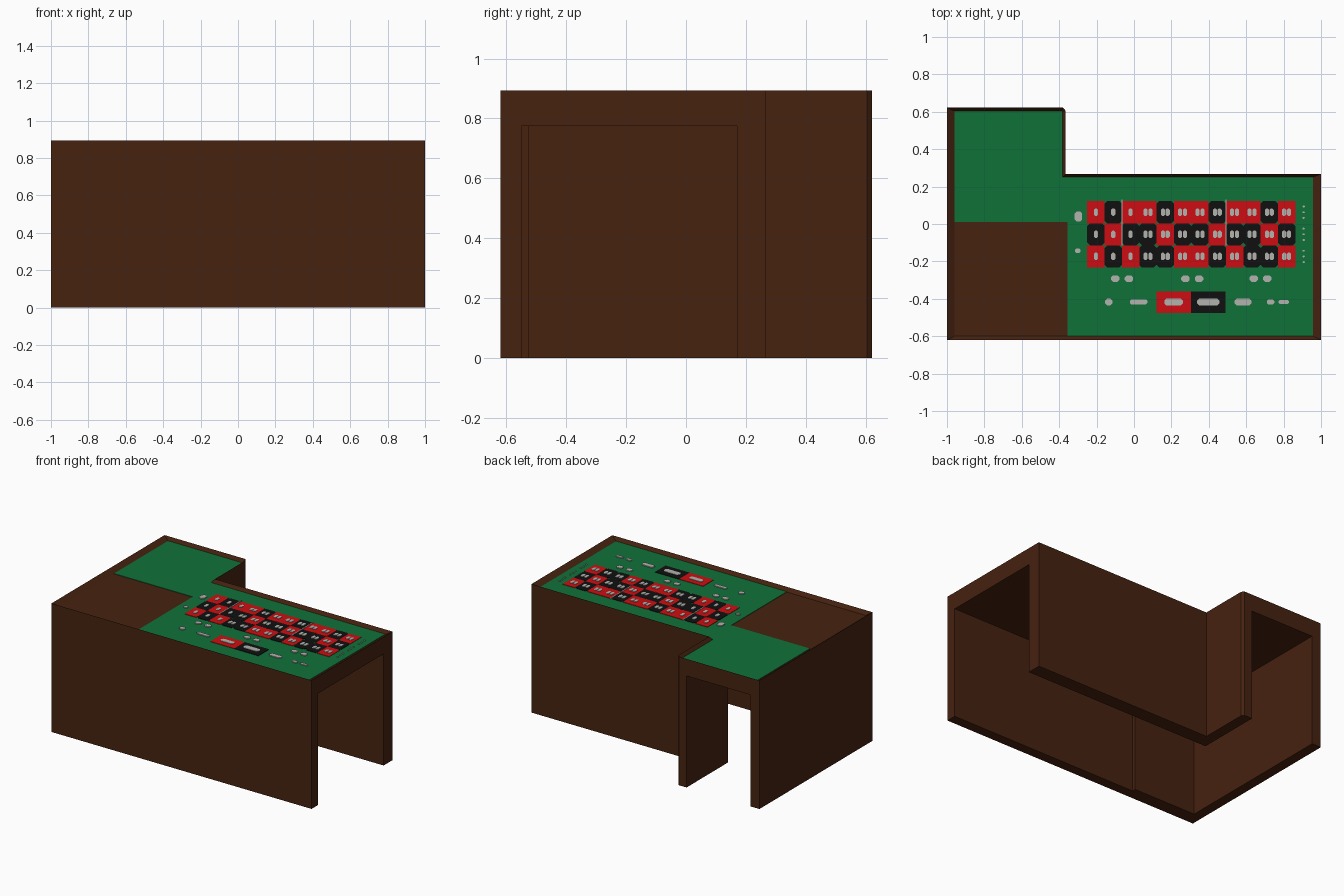
import bpy
import bmesh

old = bpy.data.objects.get("Cube")
if old:
    bpy.data.objects.remove(old, do_unlink=True)


def material(name, r, g, b):
    m = bpy.data.materials.new(name)
    m.use_nodes = True
    m.diffuse_color = (r, g, b, 1)
    node = next(n for n in m.node_tree.nodes if n.type == 'BSDF_PRINCIPLED')
    node.inputs["Base Color"].default_value = (r, g, b, 1)
    node.inputs["Roughness"].default_value = 0.8
    return m


WOOD = material("dark_wood", 0.063, 0.016, 0.005)
FELT = material("green_felt", 0.005, 0.165, 0.04)
RED = material("red", 0.62, 0.004, 0.006)
BLACK = material("black", 0.005, 0.005, 0.005)
CHALK = material("pale_grey", 0.45, 0.45, 0.43)


def finish(name, bm, mat):
    bmesh.ops.recalc_face_normals(bm, faces=bm.faces)
    mesh = bpy.data.meshes.new(name)
    bm.to_mesh(mesh)
    bm.free()
    mesh.materials.append(mat)
    ob = bpy.data.objects.new(name, mesh)
    bpy.context.collection.objects.link(ob)
    return ob


def prism(bm, outline, z0, z1):
    """Extrude a flat outline from z0 to z1."""
    low = [bm.verts.new((x, y, z0)) for x, y in outline]
    high = [bm.verts.new((x, y, z1)) for x, y in outline]
    bm.faces.new(low)
    bm.faces.new(high)
    for i in range(len(low)):
        j = (i + 1) % len(low)
        bm.faces.new((low[i], low[j], high[j], high[i]))


def rect(x0, x1, y0, y1):
    return [(x0, y0), (x1, y0), (x1, y1), (x0, y1)]


def cut_rect(x0, x1, y0, y1, c):
    """Rectangle with clipped corners."""
    return [(x0 + c, y0), (x1 - c, y0), (x1, y0 + c), (x1, y1 - c),
            (x1 - c, y1), (x0 + c, y1), (x0, y1 - c), (x0, y0 + c)]


def plates(name, outlines, z0, z1, mat):
    bm = bmesh.new()
    for o in outlines:
        prism(bm, o, z0, z1)
    return finish(name, bm, mat)


TOP, PAN = 0.893, 0.868

# L-shaped body with a sunken top inside a sloping rim
outer = [(-1, -0.62), (1, -0.62), (1, 0.268), (-0.365, 0.268),
         (-0.365, 0.605), (-0.38, 0.622), (-1, 0.622)]
inner = [(-0.96, -0.6), (0.957, -0.6), (0.957, 0.25), (-0.383, 0.25),
         (-0.383, 0.595), (-0.388, 0.604), (-0.96, 0.604)]
bm = bmesh.new()
rings = [[bm.verts.new((x, y, z)) for x, y in pts]
         for pts, z in ((outer, 0), (outer, TOP), (inner, PAN))]
for a, b in zip(rings, rings[1:]):
    for i in range(len(a)):
        j = (i + 1) % len(a)
        bm.faces.new((a[i], a[j], b[j], b[i]))
bm.faces.new(rings[0])
bm.faces.new(rings[2])
body = finish("table_body", bm, WOOD)

# Hollow undersides, open at the long end and at the back of the wing
hollows = {"main_hollow": rect(-0.45, 1.2, -0.55, 0.17),
           "wing_hollow": rect(-0.93, -0.44, -0.525, 0.9)}
for name, outline in hollows.items():
    cutter = plates(name, [outline], -0.2, 0.775, WOOD)
    cutter.hide_render = True
    mod = body.modifiers.new(name, 'BOOLEAN')
    mod.operation = 'DIFFERENCE'
    mod.solver = 'EXACT'
    mod.object = cutter
    bpy.context.view_layer.objects.active = body
    bpy.ops.object.modifier_apply(modifier=name)
    bpy.data.objects.remove(cutter, do_unlink=True)

# Felt covering the wing and the long part
plates("felt", [[(-0.96, 0.01), (-0.355, 0.01), (-0.355, -0.6), (0.957, -0.6),
                 (0.957, 0.25), (-0.383, 0.25), (-0.383, 0.604), (-0.96, 0.604)]],
       PAN - 0.002, PAN + 0.003, FELT)

# Betting grid: three rows of red and black cells, top row first
rows = ["RBRRBRRBRRBR", "BRBBRBBRBBRB", "RBRBBRRBRBBR"]
X0, PITCH, Y0, ROW = -0.25, 0.0927, 0.122, 0.118
red_cells, black_cells, marks = [], [], []
for r, row in enumerate(rows):
    y1 = Y0 - r * ROW
    for c, colour in enumerate(row):
        x0 = X0 + c * PITCH
        if colour == "R":
            red_cells.append(rect(x0, x0 + PITCH, y1 - ROW, y1))
        else:
            black_cells.append(cut_rect(x0, x0 + PITCH, y1 - ROW, y1, 0.014))
        cx, cy = x0 + PITCH / 2, y1 - ROW / 2
        # one blot in the first columns, a pair after that
        shifts = (0,) if c < 3 else (-0.013, 0.013)
        for s in shifts:
            marks.append(cut_rect(cx + s - 0.011, cx + s + 0.011,
                                  cy - 0.02, cy + 0.02, 0.007))

# Two outside boxes in front of the grid
red_cells.append(rect(0.121, 0.305, -0.476, -0.36))
black_cells.append(rect(0.305, 0.49, -0.476, -0.36))
plates("red_cells", red_cells, PAN, PAN + 0.006, RED)
plates("black_cells", black_cells, PAN, PAN + 0.006, BLACK)


def blot(x, y, w, h):
    marks.append(cut_rect(x - w / 2, x + w / 2, y - h / 2, y + h / 2,
                          min(w, h) * 0.3))


# Pale blots beside the grid
blot(-0.297, 0.04, 0.04, 0.055)
blot(-0.3, -0.143, 0.03, 0.025)
for x in (-0.1, 0.275, 0.64):
    for dx in (0, 0.073):
        blot(x + dx, -0.292, 0.045, 0.035)
for x, w, h in ((-0.135, 0.04, 0.035), (0.025, 0.095, 0.025), (0.212, 0.1, 0.035),
                (0.397, 0.12, 0.04), (0.582, 0.09, 0.035), (0.73, 0.04, 0.025),
                (0.8, 0.055, 0.02)):
    blot(x, -0.417, w, h)
for i in range(3):
    for k in (-0.03, 0, 0.03):
        blot(0.907, 0.063 - i * ROW + k, 0.012, 0.01)

# Thin dividing lines
for x in (X0 + 2 * PITCH, X0 + 8 * PITCH):
    marks.append(rect(x - 0.003, x + 0.003, Y0 - 2 * ROW, Y0 + 0.008))
plates("pale_marks", marks, PAN, PAN + 0.009, CHALK)
